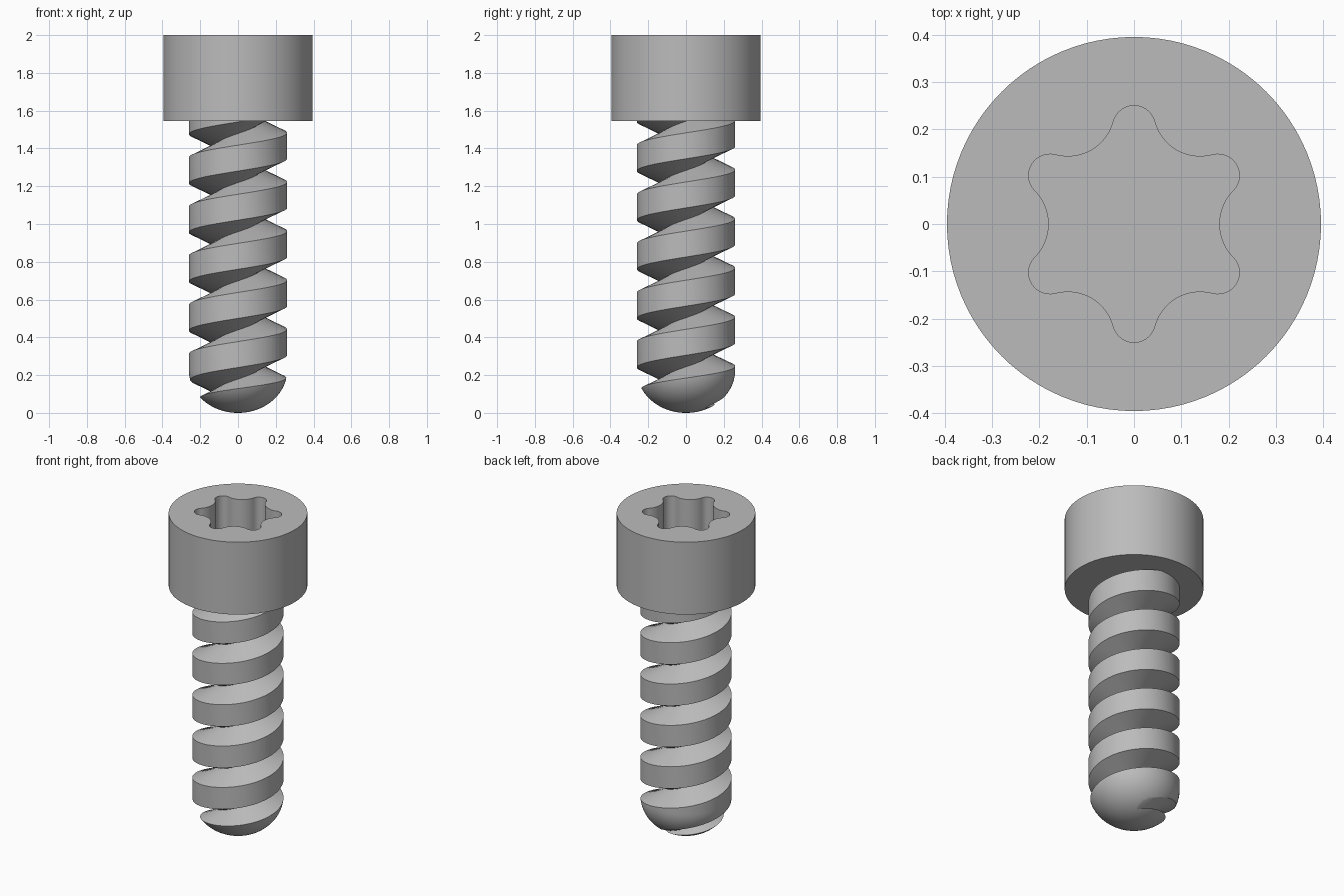
import bpy, bmesh
from math import sin, cos, pi, radians, atan2
from mathutils import Vector

if "Cube" in bpy.data.objects:
    bpy.data.objects.remove(bpy.data.objects["Cube"], do_unlink=True)

SEGS = 96
HEAD_R, HEAD_Z, TOP = 0.395, 1.545, 2.0
SHAFT_R, ROOT_R, TIP_H = 0.26, 0.12, 0.225
PITCH, CREST = 0.26, 0.137
GROOVE_Z = 0.114          # groove height on the -x side

steel = bpy.data.materials.new("grey_steel")
steel.use_nodes = True
grey = (0.5, 0.5, 0.5, 1)
steel.diffuse_color = grey
steel.node_tree.nodes["Principled BSDF"].inputs["Base Color"].default_value = grey


def finish(name, bm):
    bmesh.ops.recalc_face_normals(bm, faces=bm.faces)
    mesh = bpy.data.meshes.new(name)
    bm.to_mesh(mesh)
    bm.free()
    mesh.materials.append(steel)
    ob = bpy.data.objects.new(name, mesh)
    bpy.context.collection.objects.link(ob)
    return ob


def lathe(name, profile):
    """Closed solid turned from (radius, z) points; radius 0 at both ends."""
    bm = bmesh.new()
    verts = [bm.verts.new((r, 0, z)) for r, z in profile]
    edges = [bm.edges.new(pair) for pair in zip(verts, verts[1:])]
    bmesh.ops.spin(bm, geom=verts + edges, cent=(0, 0, 0), axis=(0, 0, 1),
                   angle=2 * pi, steps=SEGS, use_merge=True)
    bmesh.ops.remove_doubles(bm, verts=bm.verts, dist=1e-5)
    return finish(name, bm)


def prism(name, outline, z0, z1):
    bm = bmesh.new()
    face = bm.faces.new([bm.verts.new((p.x, p.y, z0)) for p in outline])
    out = bmesh.ops.extrude_face_region(bm, geom=[face])
    moved = [g for g in out["geom"] if isinstance(g, bmesh.types.BMVert)]
    bmesh.ops.translate(bm, verts=moved, vec=(0, 0, z1 - z0))
    return finish(name, bm)


def boolean(ob, tool, operation):
    tool.hide_render = True
    mod = ob.modifiers.new("cut", "BOOLEAN")
    mod.operation, mod.object, mod.solver = operation, tool, "EXACT"
    bpy.context.view_layer.objects.active = ob
    bpy.ops.object.modifier_apply(modifier=mod.name)
    bpy.data.objects.remove(tool, do_unlink=True)


def smooth(ob):
    bpy.ops.object.select_all(action="DESELECT")
    ob.select_set(True)
    bpy.context.view_layer.objects.active = ob
    bpy.ops.object.shade_smooth_by_angle(angle=radians(25))


def arc(center, radius, start, end, steps):
    return [center + radius * Vector((cos(a), sin(a))) for a in
            (start + (end - start) * i / steps for i in range(steps + 1))]


# Head with a six-lobed drive recess
head = lathe("head", [(0, HEAD_Z), (HEAD_R, HEAD_Z), (HEAD_R, TOP), (0, TOP)])
LOBE_R, LOBE_D, SCALLOP_R, SCALLOP_D = 0.045, 0.205, 0.1, 0.28
outline = []
for k in range(6):
    a = radians(30 + 60 * k)
    lobe = LOBE_D * Vector((cos(a), sin(a)))
    b = a + radians(30)
    scallop = SCALLOP_D * Vector((cos(b), sin(b)))
    to = scallop - lobe
    half = (atan2(to.y, to.x) - a) % (2 * pi)      # lobe half angle
    outline += arc(lobe, LOBE_R, a - half, a + half, 14)
    inner = b + pi
    sweep = (a + half + pi - inner + pi) % (2 * pi) - pi
    outline += arc(scallop, SCALLOP_R, inner + sweep, inner - sweep, 14)[1:-1]
boolean(head, prism("recess_cutter", outline, TOP - 0.25, TOP + 0.1), "DIFFERENCE")
smooth(head)

# Threaded shaft: three helical rails (crest bottom, crest top, root)
OVER = 0.015              # crest runs past the shaft radius, then is trimmed
half_groove = (PITCH - CREST) / 2
rise = half_groove * (SHAFT_R + OVER - ROOT_R) / (SHAFT_R - ROOT_R)
rails = [(SHAFT_R + OVER, rise - PITCH), (SHAFT_R + OVER, -rise), (ROOT_R, 0)]
TURNS = 10
count = TURNS * SEGS + 1
bm = bmesh.new()
grid = []
for r, dz in rails:
    row = []
    for i in range(count):
        a = pi + 2 * pi * i / SEGS
        z = GROOVE_Z + dz + PITCH * (i / SEGS - 2)
        row.append(bm.verts.new((r * cos(a), r * sin(a), z)))
    grid.append(row)
low, high, root = grid
for i in range(count - 1):
    bm.faces.new((low[i], low[i + 1], high[i + 1], high[i]))
    bm.faces.new((high[i], high[i + 1], root[i + 1], root[i]))
    if i + SEGS < count - 1:
        j = i + SEGS
        bm.faces.new((root[i], root[i + 1], low[j + 1], low[j]))
# Close both ends with a fan to the axis
rim = [e for e in bm.edges if e.is_boundary]
bottom = bm.verts.new((0, 0, root[0].co.z))
top = bm.verts.new((0, 0, root[-1].co.z - PITCH / 2))
for e in rim:
    a, b = e.verts
    bm.faces.new((a, b, bottom if a.co.z < 0.5 else top))
shaft = finish("threaded_shaft", bm)

# Trim to a round-tipped cylinder that ends inside the head
STEPS = 20
blank = [(SHAFT_R * sin(t), TIP_H * (1 - cos(t))) for t in
         (pi / 2 * i / STEPS for i in range(STEPS + 1))]
blank += [(SHAFT_R, HEAD_Z + 0.03), (0, HEAD_Z + 0.03)]
boolean(shaft, lathe("blank_cutter", blank), "INTERSECT")
smooth(shaft)
